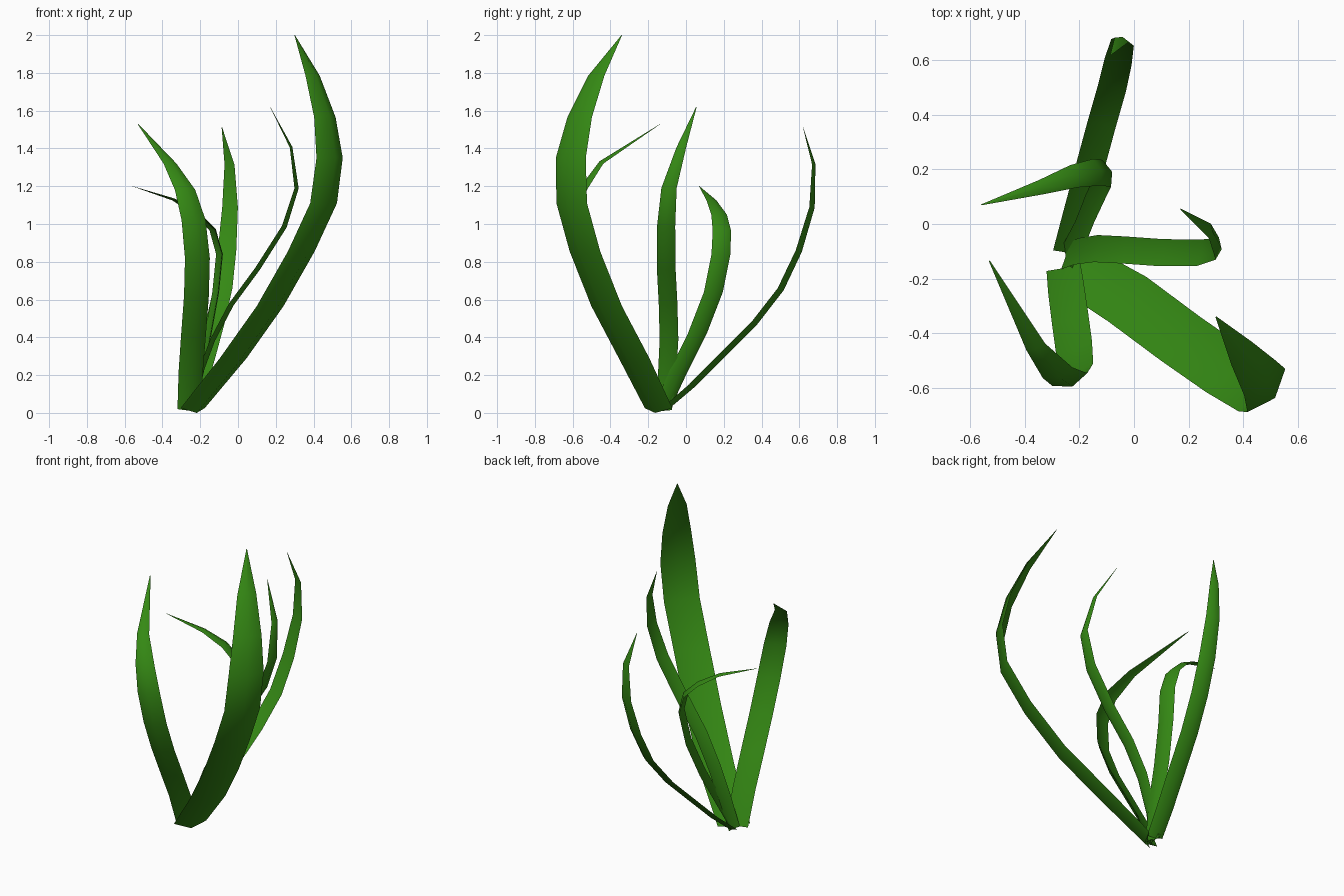
import bpy, bmesh
from mathutils import Vector

green = bpy.data.materials.new("leaf green")
green.diffuse_color = (0.035, 0.25, 0.007, 1)

# relative width at each of the nine stations from root to tip
TAPER = (0.92, 0.98, 1.0, 1.0, 1.0, 0.97, 0.82, 0.52, 0.03)


def blade(name, across, width, spine, taper=TAPER):
    """Thin curved leaf: a crescent section swept along its spine."""
    pts = [Vector(p) for p in spine]
    w = Vector((across[0], across[1], 0)).normalized()
    # orient the section so its bulging side faces outward and down
    if (pts[3] - pts[1]).cross(w).z > 0:
        w = -w
    bm = bmesh.new()
    rings = []
    last = len(pts) - 1
    for i, p in enumerate(pts):
        t = (pts[min(i + 1, last)] - pts[max(i - 1, 0)]).normalized()
        out = t.cross(w).normalized()
        size = width * taper[i]
        section = [p + w * size / 2, p + out * size * 0.20,
                   p - w * size / 2, p + out * size * 0.10]
        for c in section:
            c.z = max(c.z, 0.0)
        rings.append([bm.verts.new(c) for c in section])
    for a, b in zip(rings, rings[1:]):
        for k in range(4):
            n = (k + 1) % 4
            bm.faces.new((a[k], a[n], b[n], b[k]))
    bm.faces.new(rings[0])
    bm.faces.new(rings[-1])
    bmesh.ops.recalc_face_normals(bm, faces=bm.faces)
    for f in bm.faces:
        f.smooth = True
    # keep the two thin rims crisp
    for e in bm.edges:
        if len(e.link_faces) == 2 and e.calc_face_angle(0) > 1.2:
            e.smooth = False
    me = bpy.data.meshes.new(name)
    bm.to_mesh(me)
    bm.free()
    me.materials.append(green)
    bpy.context.collection.objects.link(bpy.data.objects.new(name, me))


# tall broad leaf, leaning front right
blade("tall_leaf", (0.14, 0.16), 0.215, [
    (-0.24, -0.145, 0.025), (-0.025, -0.275, 0.29), (0.17, -0.42, 0.565),
    (0.335, -0.535, 0.855), (0.453, -0.605, 1.11), (0.485, -0.61, 1.35),
    (0.46, -0.563, 1.565), (0.395, -0.475, 1.785), (0.30, -0.34, 2.0)],
    (0.9, 1, 1, 1, 1, 0.98, 0.8, 0.53, 0.02))

# medium leaf, leaning forward and curling left
blade("front_left_leaf", (0.95, 0.35), 0.14, [
    (-0.26, -0.15, 0.02), (-0.25, -0.23, 0.22), (-0.235, -0.34, 0.42),
    (-0.22, -0.45, 0.62), (-0.215, -0.535, 0.82), (-0.235, -0.57, 1.02),
    (-0.28, -0.545, 1.18), (-0.36, -0.45, 1.32), (-0.53, -0.135, 1.53)])

# narrow leaf leaning right
blade("right_leaf", (0.15, 1), 0.10, [
    (-0.26, -0.12, 0.015), (-0.21, -0.10, 0.2), (-0.14, -0.09, 0.39),
    (-0.04, -0.095, 0.58), (0.10, -0.105, 0.77), (0.24, -0.105, 0.99),
    (0.305, -0.09, 1.19), (0.278, -0.025, 1.405), (0.17, 0.055, 1.62)])

# narrow leaf leaning back
blade("back_leaf", (0.96, -0.28), 0.105, [
    (-0.25, -0.11, 0.03), (-0.21, 0.03, 0.15), (-0.166, 0.19, 0.31),
    (-0.12, 0.36, 0.48), (-0.08, 0.5, 0.66), (-0.058, 0.595, 0.86),
    (-0.042, 0.665, 1.09), (-0.045, 0.675, 1.315), (-0.085, 0.62, 1.51)])

# short leaf that curls over to the left
blade("curled_leaf", (-0.3, 0.95), 0.105, [
    (-0.25, -0.13, 0.02), (-0.20, -0.04, 0.22), (-0.16, 0.06, 0.42),
    (-0.12, 0.145, 0.64), (-0.10, 0.185, 0.84), (-0.135, 0.19, 0.965),
    (-0.22, 0.175, 1.05), (-0.34, 0.135, 1.125), (-0.56, 0.07, 1.2)])
